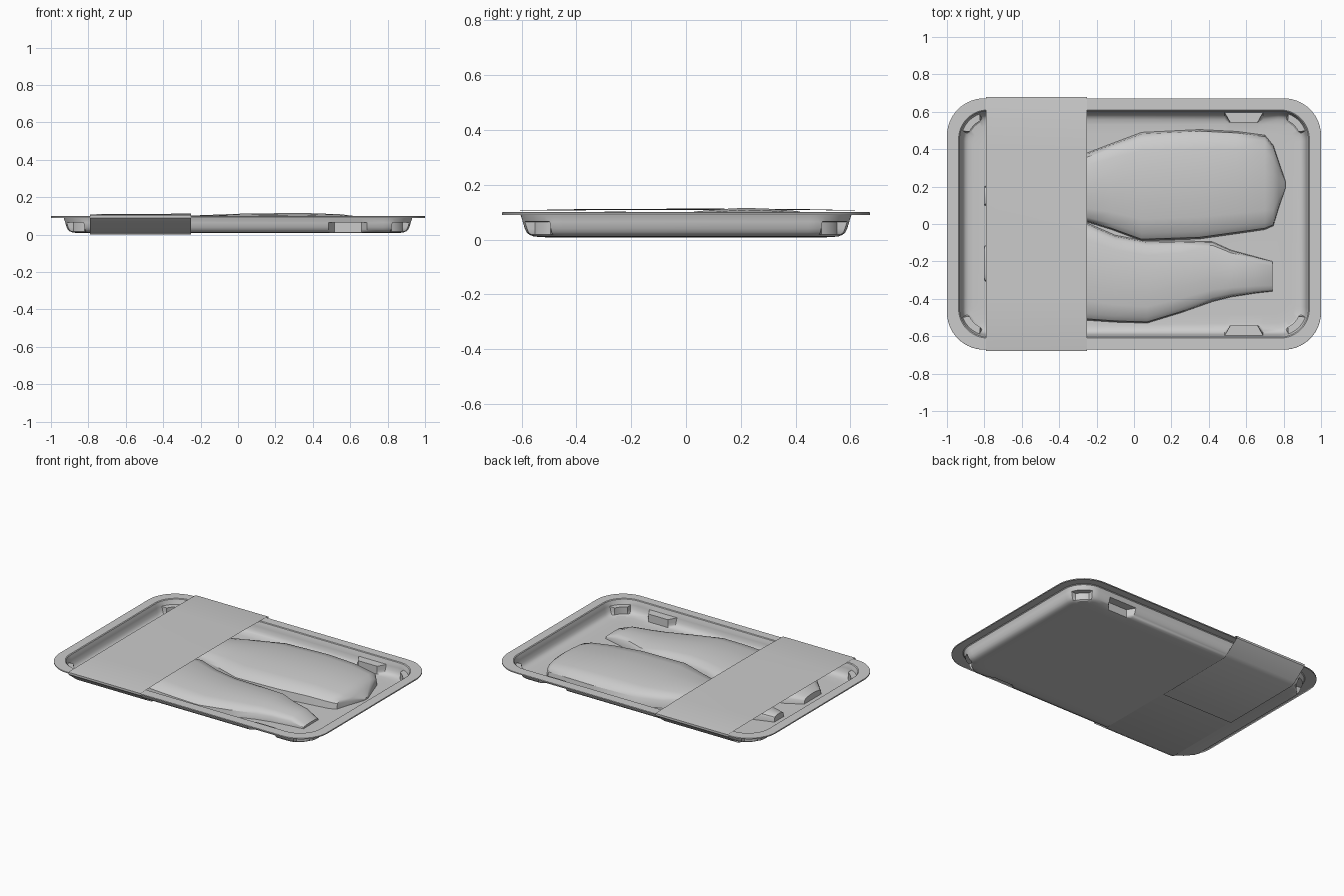
import bpy, bmesh
from math import sin, cos, pi

if "Cube" in bpy.data.objects:
    bpy.data.objects.remove(bpy.data.objects["Cube"])


def make(name, verts, faces, angle=30):
    me = bpy.data.meshes.new(name)
    bm = bmesh.new()
    vs = [bm.verts.new(v) for v in verts]
    for f in faces:
        bm.faces.new([vs[i] for i in f])
    bmesh.ops.recalc_face_normals(bm, faces=bm.faces)
    bm.to_mesh(me)
    bm.free()
    ob = bpy.data.objects.new(name, me)
    bpy.context.collection.objects.link(ob)
    bpy.ops.object.select_all(action='DESELECT')
    ob.select_set(True)
    bpy.context.view_layer.objects.active = ob
    bpy.ops.object.shade_smooth_by_angle(angle=angle * pi / 180)
    return ob


def skin(rows, n, closed):
    """Quad faces joining consecutive rows of n vertices."""
    m = n if closed else n - 1
    return [(r * n + i, r * n + (i + 1) % n, (r + 1) * n + (i + 1) % n, (r + 1) * n + i)
            for r in range(rows - 1) for i in range(m)]


# --- tray: inset rounded rectangles, with stacking lugs pressed into the wall
STEPS = 14
samples = []                                  # (kind, data, lug inset)
for k, (sx, sy) in enumerate([(1, 1), (-1, 1), (-1, -1), (1, -1)]):
    for j in range(STEPS + 1):
        a = k * pi / 2 + j / STEPS * pi / 2
        samples.append(('corner', (sx, sy, a), 0.108 if 4 <= j <= 10 else 0))
    if k in (0, 2):
        xs = [(0.69, 0), (0.66, 0.13), (0.515, 0.13), (0.485, 0)]
        for x, lug in (xs if k == 0 else xs[::-1]):
            samples.append(('edge', (x, sy), lug))


def rim_point(kind, data, d):
    if kind == 'edge':
        return data[0], data[1] * (0.672 - d)
    sx, sy, a = data
    r = 0.2 - 0.7 * d
    return sx * (1 - d - r) + r * cos(a), sy * (0.672 - d - r) + r * sin(a)


# inset, height, whether the lugs are pressed in at this ring
profile = [(0, 0.09, 0), (0, 0.098, 0), (0.003, 0.1, 0), (0.062, 0.1, 0),
           (0.067, 0.096, 0), (0.07, 0.085, 0), (0.076, 0.066, 0), (0.076, 0.065, 1),
           (0.084, 0.04, 1), (0.09, 0.027, 1), (0.1, 0.018, 1), (0.115, 0.012, 1),
           (0.14, 0.009, 1), (0.19, 0.008, 0)]
verts = []
for d, z, pressed in profile:
    for kind, data, lug in samples:
        x, y = rim_point(kind, data, max(d, lug) if pressed else d)
        verts.append((x, y, z))
n = len(samples)
faces = skin(len(profile), n, True)
faces.append(tuple(range((len(profile) - 1) * n, len(profile) * n)))
make("tray", verts, faces)

# --- fillets: lofted slabs, each section is (x, y low, y high, top z)
SECTION = [(0, 0), (0.015, 0.5), (0.07, 0.75), (0.2, 0.88), (0.37, 0.96), (0.5, 1),
           (0.65, 0.97), (0.83, 0.89), (0.94, 0.75), (0.985, 0.5), (1, 0)]


def fillet(name, sections):
    base = 0.009
    verts = [(x, y0 + (y1 - y0) * u, base + (h - base) * v)
             for x, y0, y1, h in sections for u, v in SECTION]
    m, rows = len(SECTION), len(sections)
    faces = skin(rows, m, True)
    faces += [tuple(range(m)), tuple(range((rows - 1) * m, rows * m))]
    make(name, verts, faces, 35)


fillet("large_fillet", [
    (-0.80, 0.10, 0.20, 0.05), (-0.65, 0.08, 0.25, 0.08), (-0.45, 0.05, 0.31, 0.096),
    (-0.25, 0.01, 0.38, 0.102), (-0.12, -0.03, 0.43, 0.107), (0.04, -0.09, 0.49, 0.113),
    (0.35, -0.08, 0.505, 0.116), (0.55, -0.052, 0.495, 0.109), (0.70, -0.03, 0.475, 0.09),
    (0.745, -0.01, 0.42, 0.078), (0.775, 0.09, 0.33, 0.055), (0.81, 0.19, 0.23, 0.02)])
fillet("small_fillet", [
    (-0.80, -0.30, -0.12, 0.05), (-0.70, -0.40, -0.06, 0.08), (-0.50, -0.48, -0.01, 0.097),
    (-0.25, -0.515, 0.005, 0.103), (-0.10, -0.525, -0.06, 0.102), (0.07, -0.53, -0.092, 0.098),
    (0.25, -0.475, -0.09, 0.09), (0.42, -0.415, -0.095, 0.083), (0.52, -0.39, -0.14, 0.077),
    (0.65, -0.37, -0.175, 0.068), (0.74, -0.36, -0.20, 0.025)])

# --- card sleeve: one strip wrapped round the tray, ends overlapping below
wrap = [(0.06, 0.005), (-0.56, 0.005), (-0.59, 0.02), (-0.675, 0.085), (-0.68, 0.09),
        (-0.68, 0.104), (-0.67, 0.106), (-0.4, 0.107), (0, 0.109), (0.4, 0.108),
        (0.67, 0.106), (0.68, 0.104), (0.68, 0.09), (0.675, 0.085), (0.59, 0.02),
        (0.56, 0.003), (0.06, 0.0), (-0.02, 0.0)]
verts = []
for x, lift in [(-0.79, 0), (-0.52, 0.001), (-0.25, 0.004)]:
    verts += [(x, y, z + (lift if z > 0.1065 else 0)) for y, z in wrap]
make("card_sleeve", verts, skin(3, len(wrap), False))
